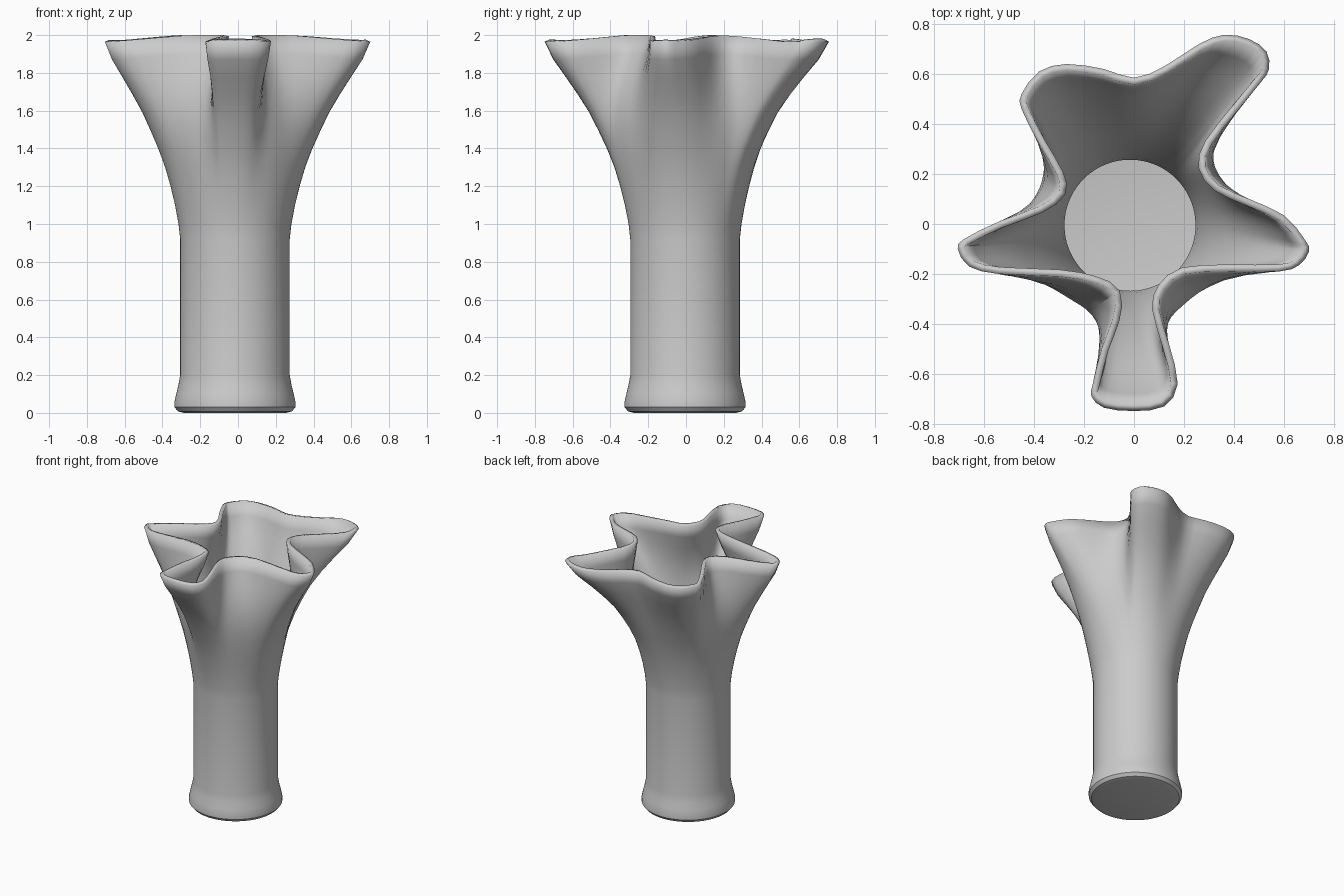
import bpy, bmesh, math
from mathutils import Vector

if "Cube" in bpy.data.objects:
    bpy.data.objects.remove(bpy.data.objects["Cube"])

# Rim outline seen from above, counter-clockwise from the right lobe tip
RIM = [(.70, -.11), (.685, -.065), (.60, .035), (.46, .10), (.34, .155), (.285, .23),
       (.31, .32), (.42, .46), (.51, .57), (.54, .62), (.53, .69), (.46, .74),
       (.36, .757), (.26, .72), (.12, .63), (0, .585), (-.12, .62), (-.27, .64),
       (-.38, .61), (-.45, .52), (-.45, .46), (-.38, .32), (-.31, .20), (-.30, .13),
       (-.38, .07), (-.54, .01), (-.68, -.06), (-.705, -.10), (-.66, -.17), (-.54, -.20),
       (-.30, -.21), (-.16, -.235), (-.08, -.28), (-.085, -.38), (-.13, -.50),
       (-.165, -.64), (-.17, -.69), (-.12, -.735), (0, -.748), (.12, -.73),
       (.175, -.64), (.14, -.48), (.10, -.34), (.12, -.26), (.20, -.20), (.38, -.19),
       (.58, -.19), (.66, -.165)]
# Side profile: height, round radius, share of the fluted rim shape
PROFILE = [(0, .27, 0), (.008, .302, 0), (.03, .32, 0), (.06, .32, 0), (.10, .311, 0),
           (.15, .299, 0), (.20, .29, 0), (.92, .29, 0), (1.0, .299, 0), (1.1, .314, .01),
           (1.2, .333, .025), (1.3, .354, .05), (1.4, .378, .095), (1.5, .40, .17),
           (1.6, .42, .27), (1.7, .435, .43), (1.8, .45, .62), (1.9, .46, .84), (2.0, .46, 1)]
CENTRE = Vector((-.016, -.005))
SUB = 2


def smooth_loop(pts, sub):
    """Closed Catmull-Rom resampling."""
    p, n, out = [Vector(q) for q in pts], len(pts), []
    for i in range(n):
        a, b, c, d = (p[(i + k) % n] for k in (-1, 0, 1, 2))
        for s in range(sub):
            t = s / sub
            out.append(.5 * (2 * b + (c - a) * t + (2 * a - 5 * b + 4 * c - d) * t * t
                             + (3 * b - a - 3 * c + d) * t ** 3))
    return out


rim = smooth_loop(RIM, SUB)
n = len(rim)

# Match rim points to evenly flowing angles on the round body
dev, prev = [], None
for i, p in enumerate(rim):
    a = math.atan2(p.y, p.x)
    if prev is not None:
        while a < prev - math.pi:
            a += 2 * math.pi
    prev = a
    dev.append(a - 2 * math.pi * i / n)
for _ in range(30):
    dev = [(dev[i - 1] + dev[i] + dev[(i + 1) % n]) / 3 for i in range(n)]
angles = [2 * math.pi * i / n + dev[i] for i in range(n)]

# Vase shell: foot, straight body and fluted mouth as stacked rings
bm = bmesh.new()
rings = []
for z, r, f in PROFILE:
    ring = []
    for p, a in zip(rim, angles):
        q = (CENTRE + r * Vector((math.cos(a), math.sin(a)))) * (1 - f) + p * f
        drop = .035 * f * max(0, min(1, (p.length - .33) / .37))
        ring.append(bm.verts.new((q.x, q.y, z - drop)))
    rings.append(ring)
for lo, hi in zip(rings, rings[1:]):
    for i in range(n):
        j = (i + 1) % n
        bm.faces.new((lo[i], lo[j], hi[j], hi[i]))
bm.faces.new(rings[0][::-1])
me = bpy.data.meshes.new("fluted_vase")
bm.to_mesh(me)
bm.free()
vase = bpy.data.objects.new("fluted_vase", me)
bpy.context.collection.objects.link(vase)

# Wall thickness grows inwards
wall = vase.modifiers.new("wall", 'SOLIDIFY')
wall.thickness = .028
wall.offset = -1

bpy.context.view_layer.objects.active = vase
vase.select_set(True)
bpy.ops.object.shade_smooth_by_angle(angle=math.radians(30))
